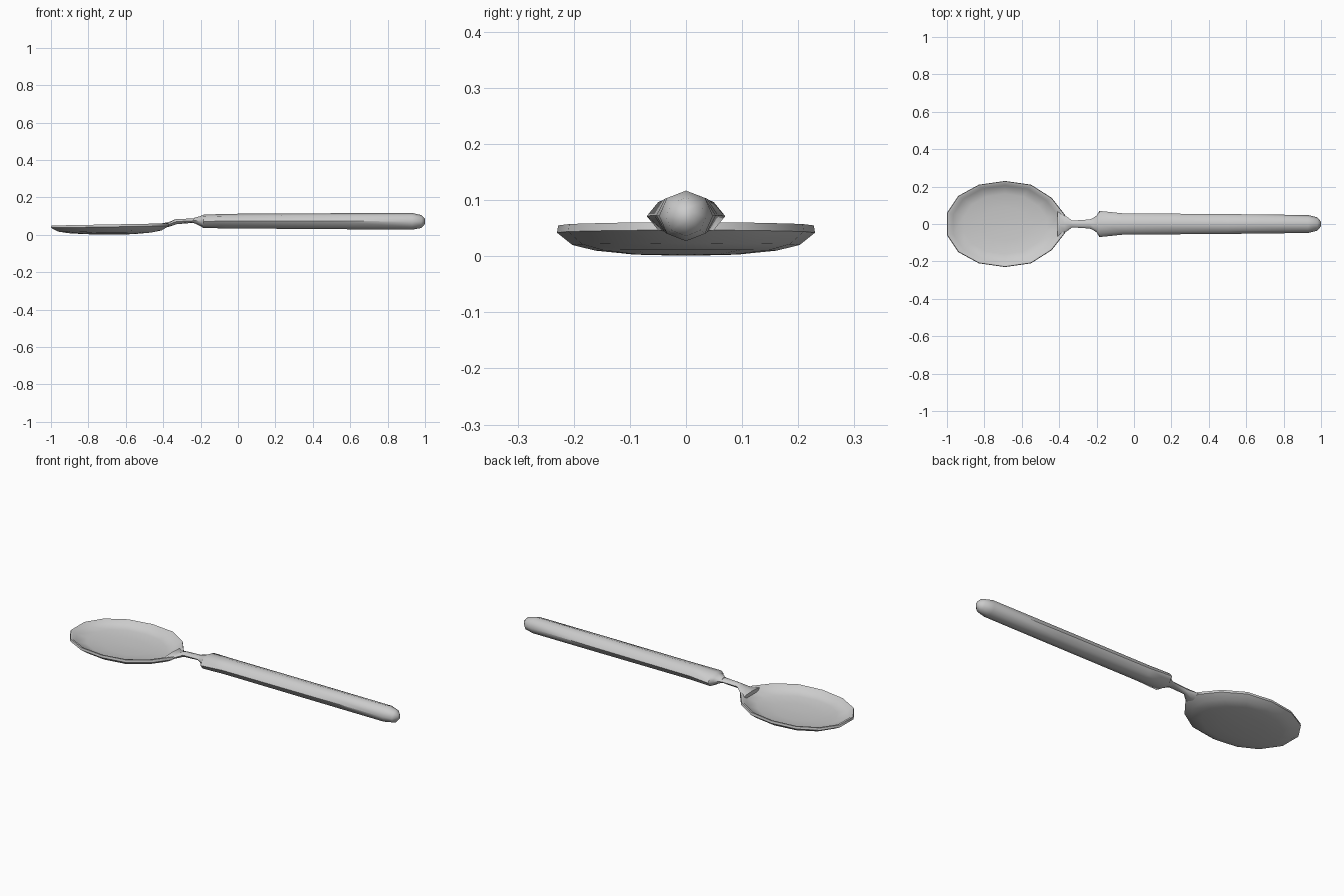
import bpy, bmesh, math

if "Cube" in bpy.data.objects:
    bpy.data.objects.remove(bpy.data.objects["Cube"])


def loft(name, rings, angle):
    """Skin a list of equal-length point rings and cap both ends."""
    bm = bmesh.new()
    vr = [[bm.verts.new(p) for p in ring] for ring in rings]
    n = len(vr[0])
    for a, b in zip(vr, vr[1:]):
        for i in range(n):
            j = (i + 1) % n
            bm.faces.new((a[i], a[j], b[j], b[i]))
    bm.faces.new(vr[0])
    bm.faces.new(vr[-1])
    bmesh.ops.recalc_face_normals(bm, faces=bm.faces)
    mesh = bpy.data.meshes.new(name)
    bm.to_mesh(mesh)
    bm.free()
    ob = bpy.data.objects.new(name, mesh)
    bpy.context.collection.objects.link(ob)
    bpy.context.view_layer.objects.active = ob
    ob.select_set(True)
    bpy.ops.object.shade_smooth_by_angle(angle=math.radians(angle))
    ob.select_set(False)
    return ob


def section(x, half_width, z_low, z_high, sides=8):
    """Rounded cross-section standing across the x axis."""
    mid, r = (z_low + z_high) / 2, (z_high - z_low) / 2
    return [(x, half_width * math.cos(2 * math.pi * i / sides),
             mid + r * math.sin(2 * math.pi * i / sides)) for i in range(sides)]


# Bowl: mirrored outline, scaled into rings down the outside and up the inside
half = [(-1.0, 0.06), (-0.94, 0.15), (-0.83, 0.21), (-0.69, 0.23),
        (-0.55, 0.21), (-0.44, 0.14), (-0.37, 0.05)]
outline = half + [(x, -y) for x, y in reversed(half)]
centre = -0.69


def bowl_ring(scale, z, rise=0.0):
    return [(centre + (x - centre) * scale, y * scale, z + rise * (x - centre))
            for x, y in outline]


bowl_levels = [(0.05, 0.001, 0), (0.4, 0.003, 0), (0.7, 0.01, 0.005),
               (0.88, 0.02, 0.01), (1.0, 0.042, 0.015), (0.99, 0.055, 0.018),
               (0.95, 0.054, 0.018), (0.89, 0.036, 0.01), (0.7, 0.024, 0),
               (0.4, 0.017, 0), (0.05, 0.015, 0)]
loft("bowl", [bowl_ring(*lv) for lv in bowl_levels], 50)

# Neck: slim stem rising from the bowl into the handle
loft("neck", [section(*s) for s in [
    (-0.41, 0.085, 0.036, 0.060), (-0.37, 0.047, 0.042, 0.068),
    (-0.33, 0.018, 0.056, 0.085), (-0.24, 0.024, 0.064, 0.086),
    (-0.20, 0.038, 0.055, 0.095), (-0.15, 0.038, 0.055, 0.095)]], 50)

# Handle: flared collar, long grip and rounded butt
loft("handle", [section(*s) for s in [
    (-0.235, 0.022, 0.062, 0.090), (-0.20, 0.045, 0.045, 0.100),
    (-0.185, 0.070, 0.036, 0.107), (-0.06, 0.057, 0.034, 0.112),
    (0.50, 0.053, 0.030, 0.115), (0.93, 0.048, 0.027, 0.117),
    (0.98, 0.036, 0.036, 0.105), (1.0, 0.012, 0.058, 0.085)]], 50)
